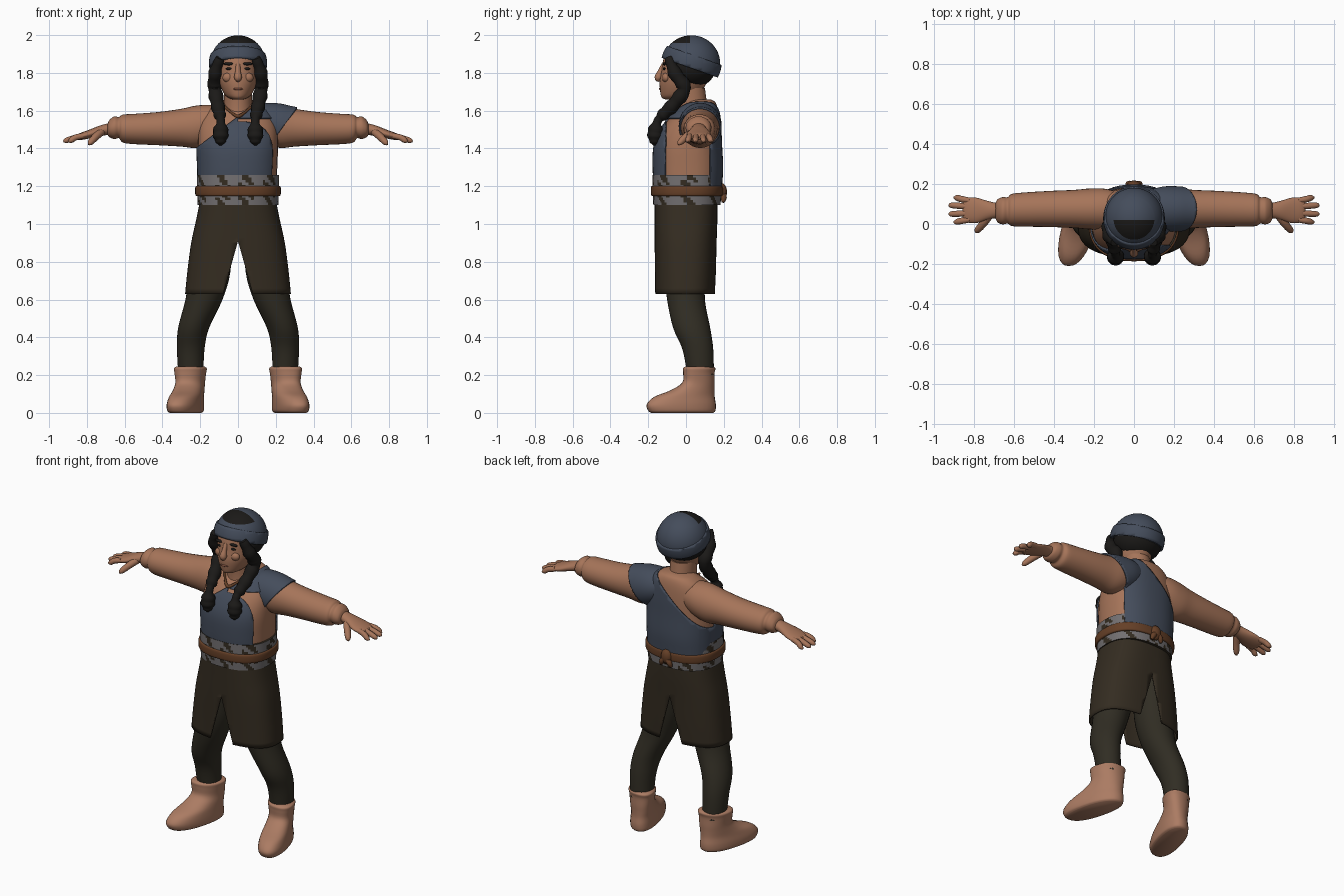
import bpy, bmesh, math
from mathutils import Vector, Matrix

if "Cube" in bpy.data.objects:
    bpy.data.objects.remove(bpy.data.objects["Cube"])


def material(name, *rgb):
    m = bpy.data.materials.new(name)
    m.use_nodes = True
    m.diffuse_color = (*rgb, 1)
    bsdf = m.node_tree.nodes["Principled BSDF"]
    bsdf.inputs["Base Color"].default_value = (*rgb, 1)
    bsdf.inputs["Roughness"].default_value = 0.9
    return m


SKIN = material("warm skin", 0.38, 0.175, 0.10)
LIPS = material("lip brown", 0.24, 0.09, 0.055)
BOOT = material("boot hide", 0.41, 0.20, 0.125)
BLUE = material("slate blue cloth", 0.058, 0.073, 0.105)
HAIR = material("black hair", 0.011, 0.010, 0.009)
SKIRT = material("dark brown cloth", 0.034, 0.025, 0.015)
LEGS = material("dark olive cloth", 0.030, 0.026, 0.017)
GREY = material("grey weave", 0.17, 0.16, 0.165)
LEATHER = material("belt leather", 0.13, 0.05, 0.02)
parts = []


def finish(name, bm, mats, mirror=False, thick=0):
    mesh = bpy.data.meshes.new(name)
    bm.normal_update()
    bm.to_mesh(mesh)
    bm.free()
    ob = bpy.data.objects.new(name, mesh)
    bpy.context.collection.objects.link(ob)
    for m in mats:
        mesh.materials.append(m)
    if thick:
        ob.modifiers.new("thickness", 'SOLIDIFY').thickness = thick
    if mirror:
        ob.modifiers.new("both_sides", 'MIRROR')
    parts.append(ob)
    return ob


def smooth_rows(rows, steps):
    """Catmull-Rom interpolation of rows of numbers."""
    rows = [Vector(r) for r in rows]
    ext = [2 * rows[0] - rows[1]] + rows + [2 * rows[-1] - rows[-2]]
    out = []
    for a, b, c, d in zip(ext, ext[1:], ext[2:], ext[3:]):
        for k in range(steps):
            t = k / steps
            out.append(b + (c - a) * t / 2 + (2 * a - 5 * b + 4 * c - d) * t * t / 2
                       + (3 * b - a - 3 * c + d) * t ** 3 / 2)
    return out + [rows[-1]]


def skin(rings, caps=True):
    bm = bmesh.new()
    vs = [[bm.verts.new(p) for p in ring] for ring in rings]
    n = len(vs[0])
    for lo, hi in zip(vs, vs[1:]):
        for i in range(n):
            j = (i + 1) % n
            bm.faces.new((lo[i], lo[j], hi[j], hi[i]))
    if caps:
        bm.faces.new(vs[0][::-1])
        bm.faces.new(vs[-1])
    bmesh.ops.recalc_face_normals(bm, faces=bm.faces)
    return bm


def loft(rows, axis="z", n=32, power=2.0, steps=4, grow=0, caps=True):
    """Rows are (position, centre a, centre b, radius a, radius b)."""
    rings = []
    for t, a, b, ra, rb in smooth_rows(rows, steps):
        ring = []
        for i in range(n):
            w = math.tau * i / n
            c, s = math.cos(w), math.sin(w)
            u = a + (ra + grow) * math.copysign(abs(c) ** (2 / power), c)
            v = b + (rb + grow) * math.copysign(abs(s) ** (2 / power), s)
            ring.append((u, v, t) if axis == "z" else (t, u, v))
        rings.append(ring)
    return skin(rings, caps)


def tube(rows, n=12, steps=4, ripple=0):
    """Rows are (x, y, z, radius)."""
    pts = smooth_rows(rows, steps)
    rings = []
    for k, p in enumerate(pts):
        d = (pts[min(k + 1, len(pts) - 1)] - pts[max(k - 1, 0)]).xyz.normalized()
        u = d.cross(Vector((0.28, 0.93, 0.19))).normalized()
        v = d.cross(u)
        r = p.w * (1 + ripple * math.sin(k * 1.6))
        rings.append([p.xyz + r * (u * math.cos(math.tau * i / n) + v * math.sin(math.tau * i / n))
                      for i in range(n)])
    return skin(rings)


def ball(center, radii, n=24):
    bm = bmesh.new()
    bmesh.ops.create_uvsphere(bm, u_segments=n * 2, v_segments=n, radius=1,
                              matrix=Matrix.Translation(center) @ Matrix.Diagonal((*radii, 1)))
    return bm


def split(bm, planes, rule):
    """Cut along planes; rule gives a material index, or None to remove the face."""
    for co, no in planes:
        bmesh.ops.bisect_plane(bm, geom=bm.verts[:] + bm.edges[:] + bm.faces[:],
                               plane_co=co, plane_no=no)
    gone = []
    for f in bm.faces:
        k = rule(f.calc_center_median())
        if k is None:
            gone.append(f)
        else:
            f.material_index = k
    bmesh.ops.delete(bm, geom=gone, context='FACES')
    return bm


# torso and one-shoulder sash
torso = [(1.2, 0, .01, .205, .172), (1.3, 0, .01, .208, .178), (1.42, 0, .01, .212, .172),
         (1.52, 0, .03, .205, .148), (1.6, 0, .06, .165, .11), (1.645, 0, .08, .11, .075),
         (1.66, 0, .08, .06, .05)]
finish("torso", loft(torso, power=2.4), [SKIN])


def sash_rule(c):
    top = 1.57 + .75 * c.x if c.y < .03 else 1.55 + .9 * c.x
    armhole = c.x > 0 and -.11 < c.y < .13 and c.z < 1.56
    return 0 if c.z < top and not armhole else None


sash_cuts = [((0, 0, 1.57), (-.75, 0, 1)), ((0, 0, 1.55), (-.9, 0, 1)), ((0, .03, 0), (0, 1, 0)),
             ((0, -.11, 0), (0, 1, 0)), ((0, .13, 0), (0, 1, 0)), ((0, 0, 1.56), (0, 0, 1))]
finish("sash", split(loft(torso, power=2.4, grow=.009, n=48), sash_cuts, sash_rule), [BLUE], thick=.008)

# arms with rolled cuffs, palms, fingers and thumbs
upper_arm = [(.05, .07, 1.55, .08, .07), (.14, .075, 1.53, .1, .1), (.22, .075, 1.515, .102, .112),
             (.3, .075, 1.51, .095, .1), (.42, .075, 1.505, .09, .088)]
sleeve = upper_arm + [(.55, .072, 1.503, .085, .08), (.61, .07, 1.505, .08, .074),
                      (.63, .068, 1.51, .066, .056), (.655, .066, 1.51, .068, .06),
                      (.68, .066, 1.505, .058, .046), (.69, .067, 1.502, .04, .03)]
finish("sleeved_arms", loft(sleeve, "x"), [SKIN], True)
palm = [(.67, .068, 1.505, .04, .032), (.7, .068, 1.5, .04, .03), (.74, .068, 1.49, .05, .028),
        (.79, .068, 1.475, .064, .023), (.84, .07, 1.462, .06, .018), (.855, .07, 1.458, .048, .01)]
finish("palms", loft(palm, "x", n=24), [SKIN], True)
for name, y, spread, tip in (("index", .022, -.012, .9), ("middle", .054, -.004, .925),
                             ("ring", .087, .006, .925), ("little", .117, .014, .9)):
    finish(name + "_fingers", tube([(.82, y, 1.467, .015), (.86, y + spread / 2, 1.458, .016),
                                    (tip - .015, y + spread, 1.442, .014),
                                    (tip, y + spread, 1.436, .004)]), [SKIN], True)
finish("thumbs", tube([(.72, .045, 1.49, .02), (.75, .005, 1.465, .02),
                       (.78, -.03, 1.433, .016), (.79, -.04, 1.42, .005)]), [SKIN], True)

# shoulder flap of the sash
flap = split(loft(upper_arm, "x", grow=.011, n=48, steps=8),
             [((.25, 0, 1.53), (-1.4, 0, 1)), ((.315, 0, 0), (1, 0, 0))],
             lambda c: 0 if .05 < c.x < .315 and c.z > 1.53 + 1.4 * (c.x - .25) else None)
finish("shoulder_flap", flap, [BLUE], thick=.01)

# waist wrap with woven patches, belt and rear knot
wrap = loft([(1.1, 0, .005, .213, .178), (1.18, 0, .005, .217, .182), (1.26, 0, .005, .217, .182)],
            n=96, power=2.4, steps=6)


def weave(c):
    a = math.atan2(c.y, c.x)
    return int(math.sin(9 * a + 1) + math.sin(17 * a + c.z * 90) > .55)


finish("waist_wrap", split(wrap, [], weave), [GREY, SKIRT])
finish("belt", loft([(1.147, 0, .005, .215, .18), (1.155, 0, .005, .226, .19),
                     (1.195, 0, .005, .226, .19), (1.203, 0, .005, .215, .18)], n=48, power=2.4), [LEATHER])
finish("belt_knot", ball((0, .19, 1.17), (.035, .027, .045), 10), [LEATHER])
for side in (-1, 1):
    finish("belt_tail", tube([(0, .195, 1.17, .014), (side * .025, .2, 1.14, .016),
                              (side * .035, .195, 1.115, .008)]), [LEATHER])

# skirt with front and back slits
skirt = loft([(1.12, 0, 0, .202, .166), (1.02, 0, 0, .222, .166), (.9, 0, -.002, .248, .164),
              (.75, 0, -.003, .268, .162), (.63, 0, -.005, .28, .16)], n=64, power=2.6, caps=False)
split(skirt, [((0, 0, .91), (1, 0, .28)), ((0, 0, .91), (-1, 0, .28))],
      lambda c: None if abs(c.x) < .28 * (.91 - c.z) else 0)
finish("skirt", skirt, [SKIRT], thick=.008)

# legs and boots
finish("legs", loft([(.98, .12, 0, .09, .11), (.75, .148, -.005, .108, .11), (.6, .18, 0, .098, .1),
                     (.45, .235, .03, .082, .098), (.34, .25, .062, .073, .082),
                     (.2, .25, .078, .066, .07)]), [LEGS], True)
boots = loft([(0, .255, -.02, .07, .165), (.012, .255, -.022, .082, .178), (.045, .255, -.025, .084, .183),
              (.085, .253, -.008, .08, .16), (.12, .252, .035, .076, .116), (.16, .252, .066, .074, .086),
              (.21, .252, .068, .08, .083), (.235, .252, .07, .083, .086), (.245, .252, .07, .072, .075)],
             power=2.3)
for v in boots.verts:
    v.co.x += .25 * (.07 - v.co.y)
finish("boots", boots, [BOOT], True)

# neck, head and face
finish("neck", loft([(1.54, 0, .04, .09, .1), (1.62, 0, .03, .075, .085), (1.72, 0, .02, .075, .08)]), [SKIN])
finish("head", loft([(1.66, 0, -.05, .03, .06), (1.668, 0, -.045, .05, .082), (1.69, 0, -.03, .074, .105),
                     (1.75, 0, -.015, .1, .125), (1.81, 0, 0, .108, .13), (1.87, 0, .01, .11, .13),
                     (1.93, 0, .015, .1, .11)]), [SKIN])
finish("nose", tube([(0, -.118, 1.845, .012), (0, -.134, 1.81, .014), (0, -.146, 1.775, .021),
                     (0, -.138, 1.757, .01)]), [SKIN])
finish("cheeks", ball((.05, -.105, 1.775), (.032, .022, .026), 10), [SKIN], True)
finish("mouth", ball((0, -.137, 1.715), (.028, .006, .006), 8), [LIPS])
finish("eyes", ball((.045, -.115, 1.822), (.02, .007, .007), 8), [HAIR], True)
finish("eyebrows", ball((.048, -.114, 1.848), (.03, .009, .008), 8), [HAIR], True)

# hair and braids
finish("hair", ball((0, .03, 1.83), (.141, .128, .11)), [HAIR])
finish("braids", tube([(.095, -.09, 1.88, .022), (.12, -.06, 1.8, .035), (.122, -.01, 1.72, .037),
                       (.11, -.06, 1.64, .036), (.097, -.12, 1.58, .032), (.091, -.15, 1.545, .021),
                       (.092, -.162, 1.49, .042), (.092, -.166, 1.44, .03), (.092, -.166, 1.415, .006)],
                      n=16, steps=5, ripple=.09), [HAIR], True)

# cap with open crown and rolled band
slant = Vector((0, .35, 1))
low, high = Vector((0, -.13, 1.88)), Vector((0, -.13, 1.953))
cap = split(ball((0, .028, 1.85), (.147, .153, .149)),
            [(low, slant), ((0, .02, 0), (0, 1, 0)), ((0, 0, 1.957), (0, 0, 1))],
            lambda c: None if (c - low).dot(slant) < 0 else int(c.y < .02 and c.z > 1.957))
finish("cap", cap, [BLUE, HAIR])
band = split(ball((0, .028, 1.85), (.154, .16, .156)), [(low, slant), (high, slant)],
             lambda c: 0 if (c - low).dot(slant) > 0 > (c - high).dot(slant) else None)
finish("cap_band", band, [BLUE], thick=.02)

# necklace cord
finish("necklace", tube([(-.07, -.03, 1.62, .007), (-.035, -.075, 1.59, .007), (0, -.098, 1.57, .01),
                         (.035, -.075, 1.59, .007), (.07, -.03, 1.62, .007)], n=8), [LEATHER])

# smooth shading with sharp edges kept
bpy.ops.object.select_all(action='DESELECT')
for ob in parts:
    ob.select_set(True)
bpy.context.view_layer.objects.active = parts[0]
bpy.ops.object.shade_smooth_by_angle(angle=math.radians(50))
